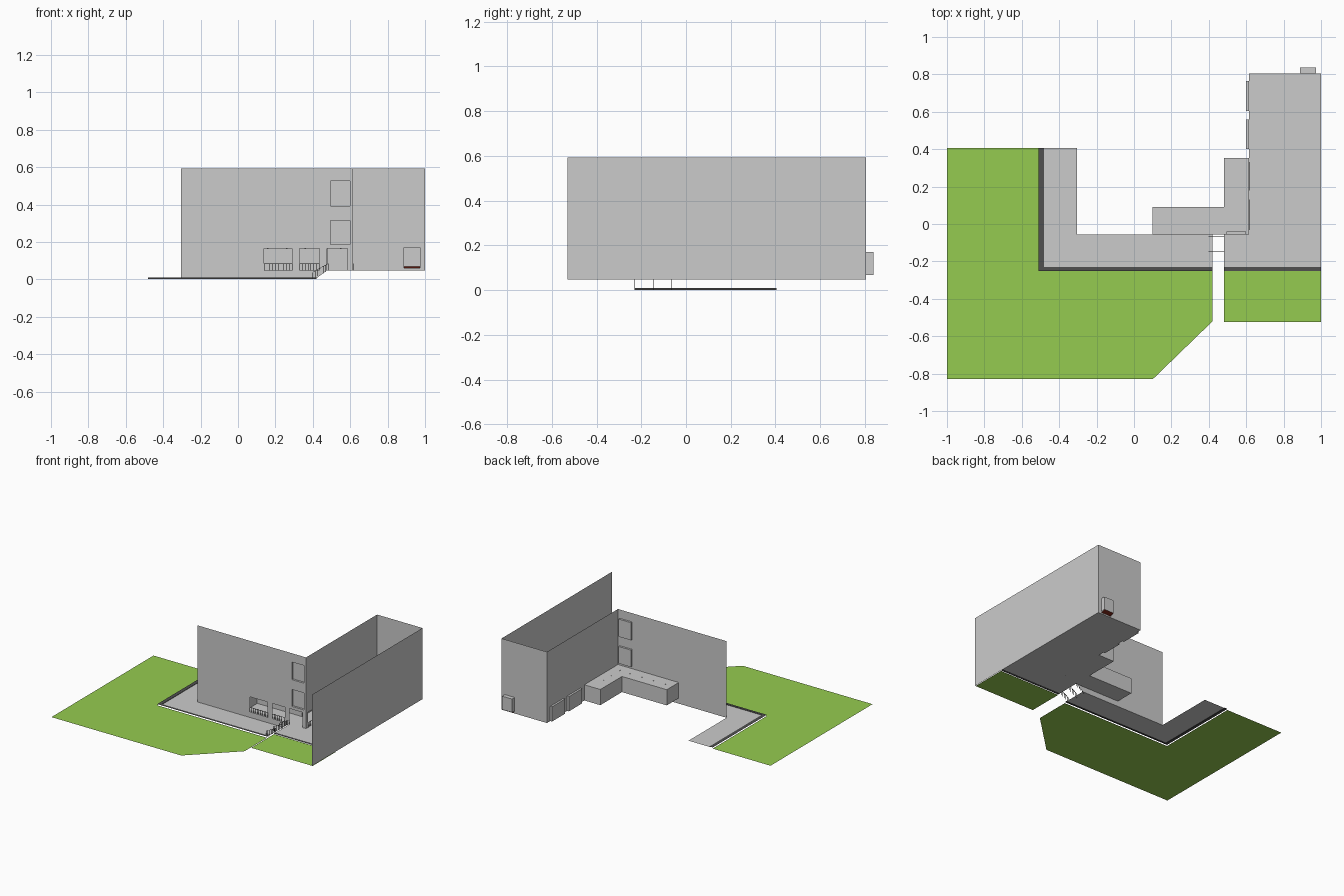
import bpy, bmesh

if "Cube" in bpy.data.objects:
    bpy.data.objects.remove(bpy.data.objects["Cube"])

def mat(name, c):
    m = bpy.data.materials.new(name)
    m.diffuse_color = (*c, 1)
    m.use_nodes = True
    m.node_tree.nodes["Principled BSDF"].inputs["Base Color"].default_value = m.diffuse_color
    return m

GRASS = mat("grass", (0.3, 0.6, 0.08))
DARK = mat("dark_stone", (0.08, 0.08, 0.08))
BLACK = mat("black_metal", (0.03, 0.03, 0.03))
RED = mat("red_step", (0.2, 0.02, 0.01))

def make(name, faces, material=None):
    """Build one mesh object from a list of point loops."""
    bm = bmesh.new()
    for f in faces:
        bm.faces.new([bm.verts.new(p) for p in f])
    bmesh.ops.remove_doubles(bm, verts=bm.verts, dist=1e-5)
    me = bpy.data.meshes.new(name)
    bm.to_mesh(me)
    bm.free()
    ob = bpy.data.objects.new(name, me)
    bpy.context.collection.objects.link(ob)
    if material:
        me.materials.append(material)
    return ob

def flat(name, z, polys, material=None):
    return make(name, [[(x, y, z) for x, y in p] for p in polys], material)

def rect(x0, x1, y0, y1):
    return [(x0, y0), (x1, y0), (x1, y1), (x0, y1)]

def box(x0, x1, y0, y1, z0, z1, skip=""):
    """Box faces; skip holds letters of open sides (f b l r d u)."""
    p = lambda i, j, k: ((x0, x1)[i], (y0, y1)[j], (z0, z1)[k])
    sides = {"f": "000 100 101 001", "b": "110 010 011 111", "l": "010 000 001 011",
             "r": "100 110 111 101", "d": "010 110 100 000", "u": "001 101 111 011"}
    return [[p(*map(int, c)) for c in s.split()] for k, s in sides.items() if k not in skip]

def wall(name, place, u0, u1, v0, v1, holes=()):
    """Thin wall in the u,v plane with rectangular holes."""
    us = sorted({u0, u1, *[h[0] for h in holes], *[h[1] for h in holes]})
    vs = sorted({v0, v1, *[h[2] for h in holes], *[h[3] for h in holes]})
    faces = []
    for a, b in zip(us, us[1:]):
        for c, d in zip(vs, vs[1:]):
            mu, mv = (a + b) / 2, (c + d) / 2
            if not any(h[0] < mu < h[1] and h[2] < mv < h[3] for h in holes):
                faces.append([place(*q) for q in ((a, c), (b, c), (b, d), (a, d))])
    return make(name, faces)

FY, SX, BY, TOP, FL = -0.055, 0.615, 0.805, 0.597, 0.052   # wall planes and floor level
ROOM_TOP = 0.172

# lawns
flat("lower_lawn", 0.004, [
    [(-1, -.83), (.1, -.83), (.42, -.52), (.42, -.25), (-.51, -.25), (-1, -.25)],
    [(-1, -.25), (-.51, -.25), (-.51, .405), (-1, .405)]], GRASS)
flat("upper_lawn", 0.048, [rect(.48, 1, -.525, -.25)], GRASS)

# curbs with a small inner lip
flat("lower_curb", 0.013, [rect(-.51, .42, -.25, -.23), rect(-.51, -.482, -.23, .405)], DARK)
make("curb_lip", [[(-.482, -.23, .006), (.42, -.23, .006), (.42, -.23, .013), (-.482, -.23, .013)],
                  [(-.482, -.23, .006), (-.482, .405, .006), (-.482, .405, .013), (-.482, -.23, .013)]], DARK)
flat("upper_curb", FL, [rect(.48, 1, -.25, -.23)], DARK)

# paving
flat("lower_paving", 0.01, [rect(-.482, .42, -.23, FY), rect(-.482, -.305, FY, .405)])
flat("upper_paving", FL, [rect(.48, SX, -.23, FY), rect(SX, 1, -.23, FY), rect(SX, 1, FY, BY)])

# front wall with shop openings and upper windows
shop = [(.14, .29, FL, .168), (.33, .435, FL, .168), (.475, .585, FL, .168)]
upper = [(.495, .6, .19, .32), (.495, .6, .395, .53)]
wall("front_wall", lambda u, v: (u, FY, v), -.305, SX, FL, TOP, shop + upper)
make("front_wall_base", [[(-.305, FY, .01), (.42, FY, .01), (.475, FY, FL), (-.305, FY, FL)]])
for i, (a, b, c, d) in enumerate(upper):
    make(f"upper_window_{i}", box(a, b, FY, FY + .015, c, d, "f"))

# side wall: openings into the room, then two recessed windows
open_side = [(-.03, .13, FL, .168), (.18, .33, FL, .168)]
niche = [(.4, .56, FL, .165), (.605, .765, FL, .165)]
wall("side_wall", lambda u, v: (SX, u, v), FY, BY, FL, TOP, open_side + niche)
for i, (a, b, c, d) in enumerate(niche):
    make(f"side_window_{i}", box(SX - .015, SX, a, b, c, d, "r"))

# back wall with door recess, and tall outer wall
door = (.888, .972, .065, .175)
wall("back_wall", lambda u, v: (u, BY, v), SX, 1, FL, TOP, [door])
make("back_door", box(door[0], door[1], BY, .838, door[2] + .008, door[3], "fd"))
make("door_step", [[(door[0], BY, .062), (door[1], BY, .062), (door[1], .838, .073), (door[0], .838, .073)]], RED)
wall("outer_wall", lambda u, v: (1, u, v), -.53, BY, FL, TOP)

# L-shaped room behind the shop openings
XL, XM, YM, YB = .1, .48, .09, .352
parts = [rect(XL, XM, FY, YM), rect(XM, SX, FY, YM), rect(XM, SX, YM, YB)]
flat("room_floor", FL, parts)
flat("room_roof", ROOM_TOP, parts)
path = [(XL, FY), (XL, YM), (XM, YM), (XM, YB), (SX, YB)]
make("room_walls", [[(*p, FL), (*q, FL), (*q, ROOM_TOP), (*p, ROOM_TOP)] for p, q in zip(path, path[1:])])

# small ceiling lamps poking through the roof
spots = [(x, .02) for x in (.16, .26, .36, .46, .55)] + [(.55, y) for y in (.12, .21, .3)]
lamps = []
for x, y in spots:
    lamps += box(x - .004, x + .004, y - .004, y + .004, ROOM_TOP - .006, ROOM_TOP + .002)
make("ceiling_lamps", lamps)

def railing(name, p, q, n, h, r=.0012):
    """Balusters and sloping handrail between two foot points."""
    faces = []
    for i in range(n):
        t = i / (n - 1)
        x, y, z = (a + (b - a) * t for a, b in zip(p, q))
        faces += box(x - r, x + r, y - r, y + r, z, z + h)
    bar = box(0, 1, -r, r, -r, r) if p[0] != q[0] else box(-r, r, 0, 1, -r, r)
    for f in bar:
        loop = []
        for x, y, z in f:
            t = x if p[0] != q[0] else y
            ox, oy = (0, y) if p[0] != q[0] else (x, 0)
            loop.append((p[0] + (q[0] - p[0]) * t + ox, p[1] + (q[1] - p[1]) * t + oy,
                         p[2] + (q[2] - p[2]) * t + h + z))
        faces.append(loop)
    make(name, faces, BLACK)

# window railings
railing("window_rail_0", (.14, FY, FL), (.29, FY, FL), 11, .036)
railing("window_rail_1", (.33, FY, FL), (.435, FY, FL), 8, .036)
for i, s in enumerate(open_side):
    railing(f"side_rail_{i}", (SX, s[0], FL), (SX, s[1], FL), 11, .036)

# three stair railings
for i, y in enumerate((-.23, -.145, -.066)):
    railing(f"stair_rail_{i}", (.4, y, .006), (.482, y, FL), 7, .036)

# centre in x/y is already met; drop the lowest face onto the ground
for ob in bpy.data.objects:
    ob.location.z -= .004
